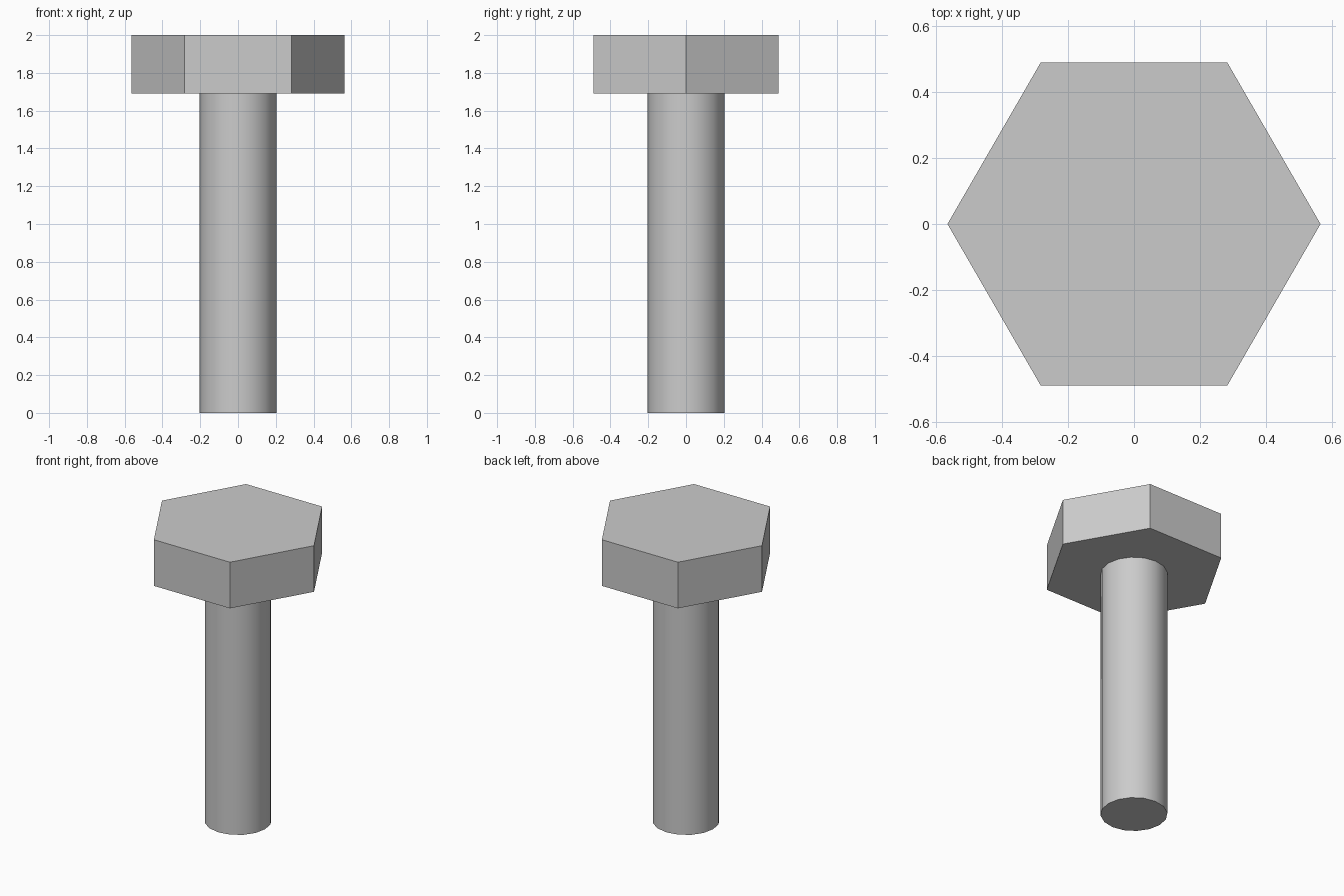
import bpy, math

if "Cube" in bpy.data.objects:
    bpy.data.objects.remove(bpy.data.objects["Cube"])

HEAD_BOTTOM, TOP = 1.69, 2.0


def prism(name, sides, radius, z0, z1):
    bpy.ops.mesh.primitive_cylinder_add(
        vertices=sides, radius=radius, depth=z1 - z0,
        location=(0, 0, (z0 + z1) / 2), rotation=(0, 0, math.pi / 2))
    obj = bpy.context.object
    obj.name = name
    return obj


# Hexagonal head with corners on the x axis
prism("bolt_head", 6, 0.565, HEAD_BOTTOM, TOP)

# Round shank, smooth sides and a sharp end
prism("bolt_shank", 16, 0.204, 0, HEAD_BOTTOM)
bpy.ops.object.shade_smooth_by_angle(angle=math.radians(30))
